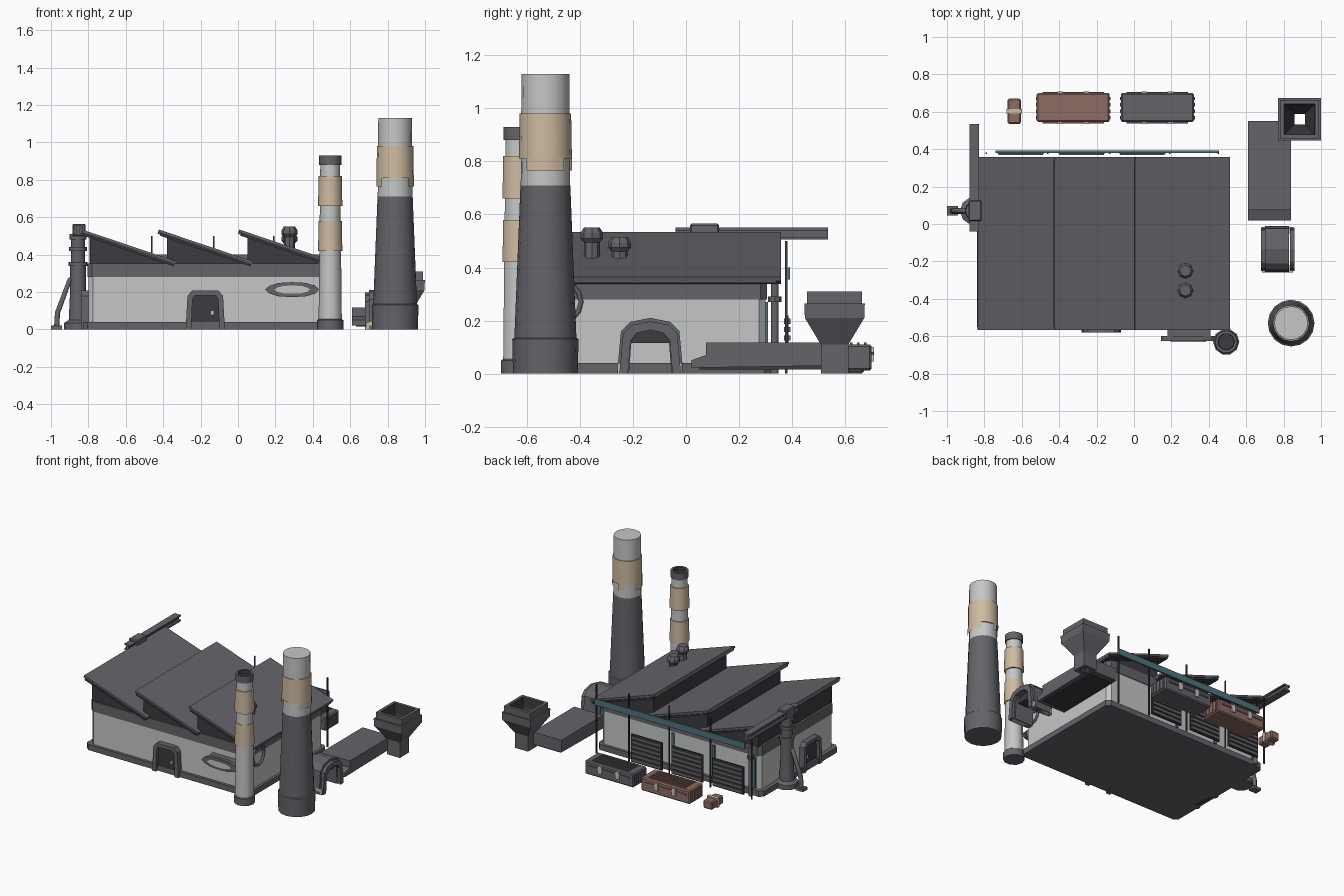
import bpy, bmesh, math
from mathutils import Vector

if "Cube" in bpy.data.objects:
    bpy.data.objects.remove(bpy.data.objects["Cube"])

def material(name, c):
    m = bpy.data.materials.new(name)
    m.diffuse_color = (*c, 1)
    m.use_nodes = True
    m.node_tree.nodes["Principled BSDF"].inputs["Base Color"].default_value = m.diffuse_color
    return m

GREY = material("slate grey", (0.13, 0.125, 0.14))
DARK = material("charcoal", (0.045, 0.044, 0.05))
LIGHT = material("pale grey", (0.56, 0.57, 0.57))
TAN = material("tan", (0.62, 0.49, 0.35))
BROWN = material("rust brown", (0.27, 0.15, 0.125))
TEAL = material("teal", (0.08, 0.17, 0.20))

def finish(name, bm, mats, smooth=False):
    bmesh.ops.recalc_face_normals(bm, faces=bm.faces)
    me = bpy.data.meshes.new(name)
    bm.to_mesh(me)
    bm.free()
    for m in mats:
        me.materials.append(m)
    ob = bpy.data.objects.new(name, me)
    bpy.context.collection.objects.link(ob)
    if smooth:
        bpy.ops.object.select_all(action='DESELECT')
        ob.select_set(True)
        bpy.context.view_layer.objects.active = ob
        bpy.ops.object.shade_smooth_by_angle(angle=math.radians(38))
    return ob

def prism(name, pts, axis, lo, hi, mat):
    """Extrude a 2D profile along an axis."""
    put = {'x': lambda a, b, c: (c, a, b), 'y': lambda a, b, c: (a, c, b),
           'z': lambda a, b, c: (a, b, c)}[axis]
    bm = bmesh.new()
    rows = [[bm.verts.new(put(a, b, c)) for a, b in pts] for c in (lo, hi)]
    n = len(pts)
    for r in rows:
        bm.faces.new(r)
    for i in range(n):
        j = (i + 1) % n
        bm.faces.new((rows[0][i], rows[0][j], rows[1][j], rows[1][i]))
    return finish(name, bm, [mat])

def box(name, x0, x1, y0, y1, z0, z1, mat, bevel=0):
    ob = prism(name, [(x0, y0), (x1, y0), (x1, y1), (x0, y1)], 'z', z0, z1, mat)
    if bevel:
        b = ob.modifiers.new("edge", 'BEVEL')
        b.width, b.segments = bevel, 1
    return ob

def slab(name, x0, x1, y0, y1, z0, z1, mat, c=0.025):
    """Block with clipped corners in plan."""
    return prism(name, [(x0 + c, y0), (x1 - c, y0), (x1, y0 + c), (x1, y1 - c), (x1 - c, y1),
                        (x0 + c, y1), (x0, y1 - c), (x0, y0 + c)], 'z', z0, z1, mat)

def lathe(name, cx, cy, prof, n, mats, loop=False, segs=None, rot=0.0):
    """Spin (radius, z) profile; mats gives one material per profile band."""
    uniq = list(dict.fromkeys(mats))
    bm = bmesh.new()
    rings = [[bm.verts.new((cx + r * math.cos(rot + 2 * math.pi * i / n),
                            cy + r * math.sin(rot + 2 * math.pi * i / n), z))
              for i in range(n)] for r, z in prof]
    for k in range(len(prof) if loop else len(prof) - 1):
        a, b = rings[k], rings[(k + 1) % len(prof)]
        for i in (range(n) if segs is None else segs):
            j = (i + 1) % n
            f = bm.faces.new((a[i], a[j], b[j], b[i]))
            f.material_index = uniq.index(mats[k % len(mats)])
    if not loop and segs is None:
        bm.faces.new(rings[0]).material_index = uniq.index(mats[0])
        bm.faces.new(rings[-1]).material_index = uniq.index(mats[(len(prof) - 2) % len(mats)])
    bmesh.ops.delete(bm, geom=[v for v in bm.verts if not v.link_faces], context='VERTS')
    return finish(name, bm, uniq, n >= 10)

def pipe(name, pts, r, mat, cyclic=False):
    cu = bpy.data.curves.new(name, 'CURVE')
    cu.dimensions = '3D'
    cu.bevel_depth, cu.bevel_resolution, cu.use_fill_caps = r, 1, True
    s = cu.splines.new('POLY')
    s.points.add(len(pts) - 1)
    for p, q in zip(s.points, pts):
        p.co = (*q, 1)
    s.use_cyclic_u = cyclic
    cu.materials.append(mat)
    ob = bpy.data.objects.new(name, cu)
    bpy.context.collection.objects.link(ob)

# Factory hall: plinth, pale wall, grey upper band
slab("plinth", -0.83, 0.49, -0.56, 0.32, 0, 0.04, GREY)
slab("wall", -0.80, 0.47, -0.54, 0.30, 0.04, 0.285, LIGHT)
slab("wall_band", -0.805, 0.475, -0.545, 0.305, 0.28, 0.352, GREY)

# Sawtooth roof: three gables with sloping slabs
for i, x in enumerate((-0.84, -0.43, 0.0)):
    prism(f"gable_{i}", [(x + .05, .345), (x + .05, .505), (x + .48, .352), (x + .48, .345)],
          'y', -0.535, 0.30, DARK)
    e = x + 0.51
    prism(f"roof_{i}", [(x, .512), (x + .006, .532), (e, .362), (e - .006, .342)],
          'y', -0.55, 0.34, GREY)
    prism(f"roof_under_{i}", [(x + .012, .502), (x + .015, .515), (e - .008, .347), (e - .016, .338)],
          'y', -0.568, 0.358, DARK)
    prism(f"roof_top_{i}", [(x + .004, .520), (x + .008, .534), (e + .002, .364), (e - .002, .350)],
          'y', -0.568, 0.358, GREY)

# Doors on the front and left walls: U-shaped frame, dark leaf, handle
def door(side, c, face):
    s = -1
    ax = 'y' if side == 'front' else 'x'
    frame = [(c - .105, 0), (c - .095, .18), (c - .07, .208), (c + .07, .208), (c + .095, .18),
             (c + .105, 0), (c + .075, 0), (c + .068, .165), (c + .055, .182), (c - .055, .182),
             (c - .068, .165), (c - .075, 0)]
    leaf = [(c - .075, 0), (c - .068, .182), (c + .068, .182), (c + .075, 0)]
    prism(side + "_door_frame", frame, ax, face - .035, face + .02, GREY)
    prism(side + "_door", leaf, ax, face - .012, face + .02, DARK)
    prism(side + "_door_handle", [(c + .03, .08), (c + .045, .08), (c + .045, .1), (c + .03, .1)],
          ax, face - .018, face, LIGHT)
door("front", -0.175, -0.545)
door("left", -0.25, -0.805)

# Lens-shaped hood on the front wall with a pale centre
def lens(cx, cz, a, b):
    return [(cx + a * t, cz + b * k) for t, k in
            ((-1, 0), (-.85, .5), (-.5, .9), (0, 1), (.5, .9), (.85, .5), (1, 0),
             (.85, -.5), (.5, -.9), (0, -1), (-.5, -.9), (-.85, -.5))]
box("front_hood_box", 0.18, 0.41, -0.61, -0.53, 0.19, 0.238, GREY)
prism("front_hood_lens", lens(0.29, 0.213, 0.145, 0.04), 'y', -0.625, -0.60, GREY)
prism("front_hood_centre", lens(0.29, 0.213, 0.095, 0.022), 'y', -0.63, -0.62, LIGHT)
# Bowed ring pipe on the right wall
pipe("side_ring_pipe", [(0.485, y, z) for y, z in lens(-0.46, 0.27, 0.065, 0.07)], 0.01, GREY, True)

# Roof vents
for i, (y, h) in enumerate(((-0.355, 0.55), (-0.25, 0.515))):
    lathe(f"vent_{i}", 0.275, y, [(.03, .41), (.03, h - .055), (.043, h - .04), (.043, h - .02),
                                  (.03, h)], 8, [GREY])

# Large chimney with tan band and ragged lower edge
lathe("large_chimney", 0.84, -0.53,
      [(.122, 0), (.125, .13), (.117, .135), (.094, .71), (.093, .71), (.09, 1.13)],
      16, [GREY, GREY, GREY, LIGHT, LIGHT])
lathe("large_chimney_band", 0.84, -0.53, [(.09, .81), (.1, .81), (.097, .98), (.088, .98)], 16, [TAN])
lathe("large_chimney_band_drips", 0.84, -0.53, [(.1, .765), (.1, .812)], 16, [TAN],
      segs=(0, 1, 4, 7, 8, 9, 14, 15))

# Small chimney with two tan bands and dark rim
lathe("small_chimney", 0.493, -0.63,
      [(.07, 0), (.07, .05), (.062, .055), (.053, .88), (.06, .88), (.06, .93), (.045, .93), (.043, .905)],
      10, [GREY, GREY, LIGHT, GREY, GREY, GREY, DARK])
for i, z in enumerate((0.42, 0.66)):
    lathe(f"small_chimney_band_{i}", 0.493, -0.63, [(.055, z), (.065, z), (.062, z + .16), (.05, z + .16)],
          10, [TAN])

# Left column with collars, side arm and overhead beam
lathe("column", -0.855, 0.07,
      [(.075, 0), (.075, .035), (.05, .05), (.043, .2), (.043, .34), (.05, .34), (.05, .36), (.038, .36),
       (.038, .42), (.048, .42), (.048, .44), (.038, .44), (.038, .48), (.046, .48), (.046, .51)], 10, [GREY])
box("column_head", -0.885, -0.815, 0.015, 0.125, 0.50, 0.565, GREY, 0.006)
for i, (w, z0, z1) in enumerate(((.025, .505, .515), (.01, .51, .545), (.025, .54, .55))):
    box(f"beam_{i}", -0.855 - w, -0.855 + w, -0.04, 0.535, z0, z1, GREY)
pipe("column_arm", [(-.87, .07, .27), (-.90, .07, .265), (-.965, .07, .09), (-.97, .07, .01)], 0.016, GREY)
box("column_arm_foot", -1.0, -0.94, 0.045, 0.095, 0, 0.02, GREY)

# Drain pipe at the back corner
pipe("drain_pipe", [(-.75, .335, 0), (-.75, .335, .35)], 0.016, GREY)
lathe("drain_collar", -0.75, 0.335, [(.025, .27), (.025, .29)], 8, [GREY])

# Rear track: poles, teal rail and slatted shutters
for i, x in enumerate((-0.79, -0.46, -0.13, 0.19, 0.45)):
    box(f"pole_{i}", x - .004, x + .004, 0.374, 0.382, 0, 0.5, DARK)
box("teal_rail", -0.74, 0.455, 0.38, 0.392, 0.355, 0.40, TEAL)
for i, x in enumerate((-0.73, -0.405, -0.08)):
    box(f"shutter_{i}", x, x + .25, 0.376, 0.386, 0.02, 0.22, DARK)
    for k in range(6):
        z = 0.028 + k * 0.032
        box(f"shutter_{i}_slat_{k}", x + .006, x + .244, 0.37, 0.394, z, z + .02, GREY)
    box(f"shutter_{i}_strip", x - .04, x - .02, 0.3, 0.31, 0.05, 0.27, TEAL)

# Cargo crates with lengthwise ribs, end ribs and latches
def crate(name, x0, mat):
    box(name, x0, x0 + .39, 0.545, 0.70, 0.012, 0.11, mat, 0.008)
    for k in range(5):
        y = 0.565 + k * 0.0265
        box(f"{name}_rib_{k}", x0 + .05, x0 + .34, y, y + .01, 0.105, 0.118, mat)
    for k in range(4):
        y = 0.56 + k * 0.034
        box(f"{name}_end_rib_{k}", x0 - .005, x0 + .395, y, y + .018, 0.025, 0.095, mat)
    for s in (0.535, 0.697):
        box(f"{name}_lid_edge", x0 + .03, x0 + .36, s + .003, s + .010, 0.07, 0.082, mat)
        for lx in (0.11, 0.25):
            box(f"{name}_latch", x0 + lx, x0 + lx + .03, s, s + .012, 0.045, 0.1, LIGHT)
crate("brown_crate", -0.52, BROWN)
crate("grey_crate", -0.07, GREY)
box("small_box", -0.675, -0.605, 0.535, 0.67, 0, 0.06, BROWN, 0.008)
box("small_box_strap", -0.682, -0.598, 0.59, 0.615, 0, 0.066, TAN)

# Freestanding arch between conveyor and chimney
def arch_profile(t):
    outer = [(-.26, 0), (-.245, .16), (-.21, .195), (-.135, .21), (-.06, .195), (-.025, .16), (-.01, 0)]
    inner = [(-.135 + (y + .135) * (1 - t / .125), z * (1 - t / .21)) for y, z in outer]
    return outer + inner[::-1]
prism("arch_shell", arch_profile(0.045), 'x', 0.70, 0.83, GREY)
for i, x in enumerate((0.68, 0.835)):
    prism(f"arch_rib_{i}", [(-.135 + (y + .135) * .93, z * .94) for y, z in arch_profile(0.035)],
          'x', x, x + .022, GREY)
box("arch_bar", 0.72, 0.81, -0.215, -0.055, 0.115, 0.165, DARK)
for y in (-0.258, -0.052):
    box("arch_foot", 0.685, 0.85, y, y + .036, 0, 0.04, TAN)

# Conveyor trough with dark open underside
prism("conveyor", [(.02, .022), (.02, .05), (.075, .07), (.075, .118), (.55, .118), (.55, .03)],
      'x', 0.61, 0.84, GREY)
box("conveyor_underside", 0.63, 0.82, 0.05, 0.53, 0.016, 0.03, DARK)

# Square open hopper
q = math.sqrt(2)
lathe("hopper", 0.885, 0.56,
      [(r * q, z) for r, z in ((.052, 0), (.052, .11), (.112, .21), (.114, .265), (.103, .265), (.103, .31),
                               (.082, .31), (.078, .24), (.028, .11), (.028, 0))],
      4, [GREY] * 6 + [DARK] * 3 + [GREY], loop=True, rot=math.pi / 4)
